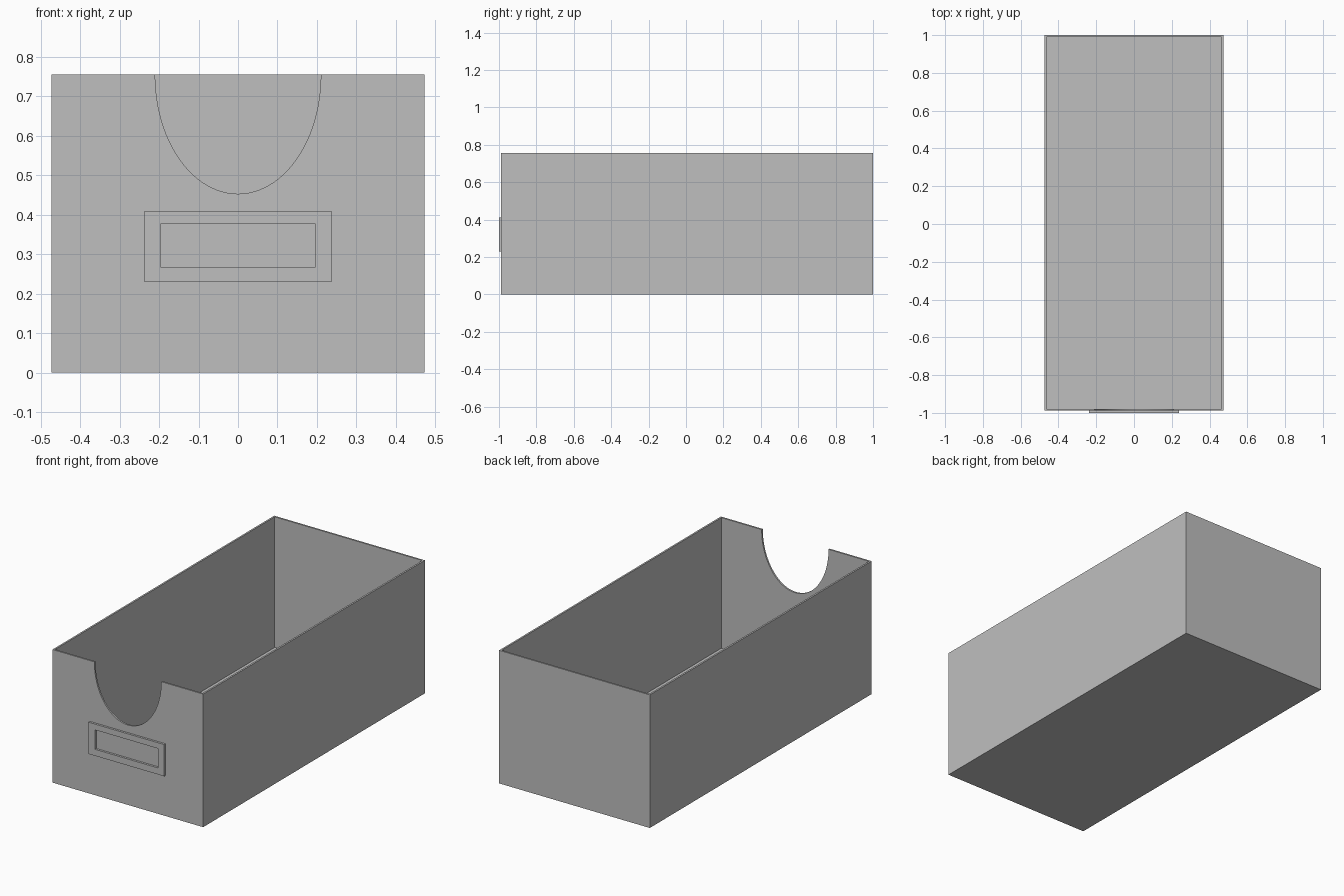
import bpy
import bmesh
from math import radians

W, H = 0.946, 0.755            # outer width and height
FRONT, BACK = -0.988, 1.0      # outer front and back planes
T = 0.014                      # wall thickness

cube = bpy.data.objects.get("Cube")
if cube:
    bpy.data.objects.remove(cube, do_unlink=True)

grey = bpy.data.materials.new("plain_grey")
colour = (0.522, 0.522, 0.522, 1)
grey.use_nodes = True
grey.diffuse_color = colour
grey.node_tree.nodes["Principled BSDF"].inputs["Base Color"].default_value = colour


def make_object(name, bm):
    bmesh.ops.recalc_face_normals(bm, faces=bm.faces)
    mesh = bpy.data.meshes.new(name)
    bm.to_mesh(mesh)
    bm.free()
    mesh.materials.append(grey)
    obj = bpy.data.objects.new(name, mesh)
    bpy.context.collection.objects.link(obj)
    return obj


def box(x0, x1, y0, y1, z0, z1):
    bm = bmesh.new()
    bmesh.ops.create_cube(bm, size=1)
    bmesh.ops.scale(bm, vec=(x1 - x0, y1 - y0, z1 - z0), verts=bm.verts)
    bmesh.ops.translate(bm, vec=((x0 + x1) / 2, (y0 + y1) / 2, (z0 + z1) / 2), verts=bm.verts)
    return bm


def top_face(bm):
    return max(bm.faces, key=lambda f: f.calc_center_median().z)


def select_only(obj):
    bpy.ops.object.select_all(action='DESELECT')
    obj.select_set(True)
    bpy.context.view_layer.objects.active = obj


# Open box: inset the top, then sink the inner face to the floor
bm = box(-W / 2, W / 2, FRONT, BACK, 0, H)
lid = top_face(bm)
bmesh.ops.inset_region(bm, faces=[lid], thickness=T)
sunk = bmesh.ops.extrude_face_region(bm, geom=[lid])
floor_verts = [v for v in sunk["geom"] if isinstance(v, bmesh.types.BMVert)]
bmesh.ops.translate(bm, vec=(0, 0, T - H), verts=floor_verts)
if lid.is_valid:
    bmesh.ops.delete(bm, geom=[lid], context='FACES_ONLY')
storage_box = make_object("storage_box", bm)

# Elliptical hand notch cut through the front wall
bpy.ops.mesh.primitive_cylinder_add(vertices=96, radius=1, depth=0.2,
                                    location=(0, FRONT, H), rotation=(radians(90), 0, 0))
cutter = bpy.context.object
cutter.name = "notch_cutter"
cutter.scale = (0.21, 0.302, 1)
cutter.hide_render = True
cutter.data.materials.append(grey)
notch = storage_box.modifiers.new("hand_notch", 'BOOLEAN')
notch.operation = 'DIFFERENCE'
notch.solver = 'EXACT'
notch.object = cutter
select_only(storage_box)
bpy.ops.object.modifier_apply(modifier=notch.name)
bpy.data.objects.remove(cutter, do_unlink=True)
select_only(storage_box)
bpy.ops.object.shade_smooth_by_angle(angle=radians(30))

# Label holder: four flat bars around a recessed window
bm = bmesh.new()
loops = []
for y in (-1.0, FRONT):
    for half_x, low, high in ((0.237, 0.23, 0.41), (0.197, 0.267, 0.377)):
        corners = ((-half_x, low), (half_x, low), (half_x, high), (-half_x, high))
        loops.append([bm.verts.new((x, y, z)) for x, z in corners])
front_out, front_in, back_out, back_in = loops
for a, b in ((front_out, front_in), (front_in, back_in),
             (back_in, back_out), (back_out, front_out)):
    for i in range(4):
        j = (i + 1) % 4
        bm.faces.new((a[i], a[j], b[j], b[i]))
make_object("label_frame", bm)
